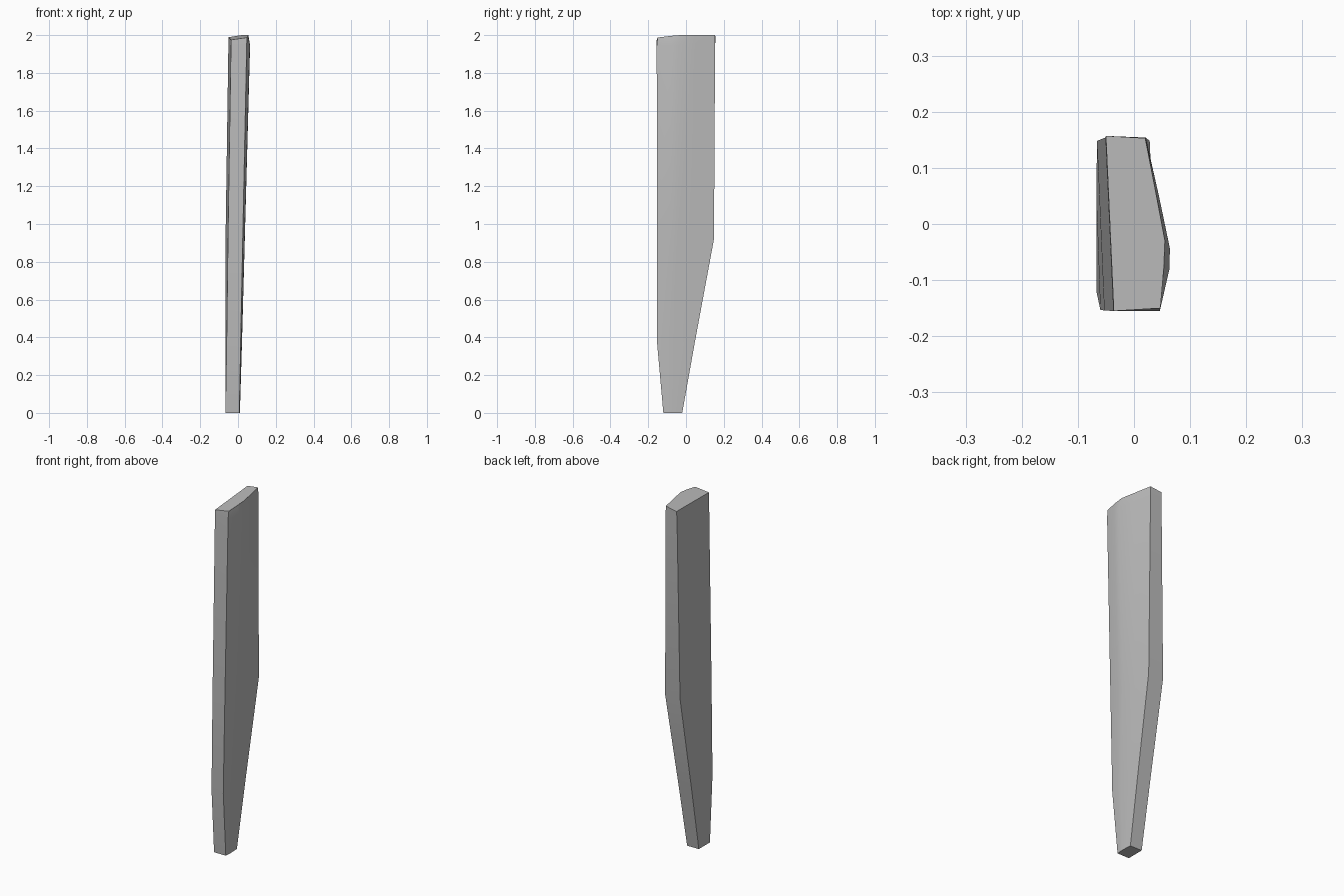
import bpy, bmesh, math

cube = bpy.data.objects.get("Cube")
if cube:
    bpy.data.objects.remove(cube, do_unlink=True)

grey = bpy.data.materials.new("plain grey")
grey.use_nodes = True
colour = (0.5, 0.5, 0.5, 1)
grey.diffuse_color = colour
grey.node_tree.nodes["Principled BSDF"].inputs["Base Color"].default_value = colour

# Each ring: front y, back y, left x (front, back), right x (front, bulge, back), z
rings = [
    (-0.12, -0.02, -0.067, -0.067, 0.007, 0.010, 0.007, 0.0),
    (-0.153, 0.046, -0.060, -0.067, 0.014, 0.021, 0.015, 0.37),
    (-0.154, 0.148, -0.053, -0.066, 0.025, 0.036, 0.028, 0.92),
    (-0.155, 0.154, -0.037, -0.051, 0.046, 0.064, 0.021, 1.945),
]


def ring_points(front, back, lf, lb, rf, bulge, rb, z):
    span = back - front
    return [(lf, front, z), (rf, front, z),
            (bulge - 0.001, front + 0.24 * span, z),
            (bulge, front + 0.36 * span, z),
            (rb + (bulge - rb) * 0.55, front + 0.66 * span, z),
            (rb, back, z), (lb, back, z)]


# Sloping top rim, with the bulging side rolled inwards
rim = [(-0.036, -0.155, 1.975), (0.047, -0.15, 1.987), (0.053, -0.08, 1.996),
       (0.055, -0.03, 2.0), (0.04, 0.05, 2.0), (0.02, 0.153, 2.0), (-0.05, 0.157, 1.989)]

# Tapered board lofted through the rings
bm = bmesh.new()
loops = [[bm.verts.new(p) for p in pts] for pts in [ring_points(*r) for r in rings] + [rim]]
for low, high in zip(loops, loops[1:]):
    for i in range(len(low)):
        j = (i + 1) % len(low)
        bm.faces.new((low[i], low[j], high[j], high[i]))
bm.faces.new(loops[0][::-1])
bm.faces.new(loops[-1])
bmesh.ops.recalc_face_normals(bm, faces=bm.faces[:])

mesh = bpy.data.meshes.new("tapered_board")
bm.to_mesh(mesh)
bm.free()
mesh.materials.append(grey)
board = bpy.data.objects.new("tapered_board", mesh)
bpy.context.collection.objects.link(board)

# Smooth the gentle bulge while keeping the corners sharp
bpy.context.view_layer.objects.active = board
board.select_set(True)
bpy.ops.object.shade_smooth_by_angle(angle=math.radians(30))
